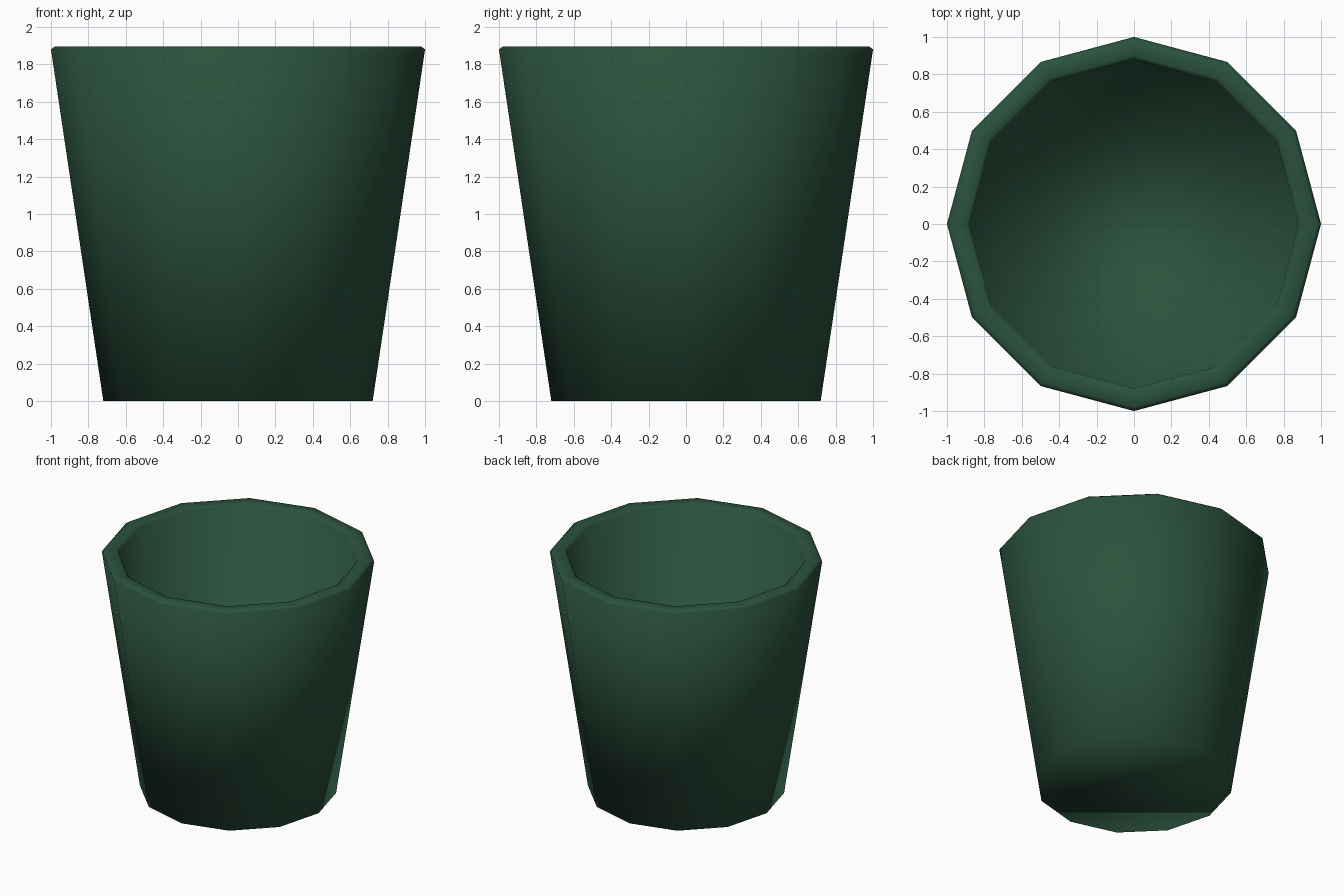
import bpy, bmesh
from math import cos, sin, pi

if "Cube" in bpy.data.objects:
    bpy.data.objects.remove(bpy.data.objects["Cube"])

SIDES = 12

# Cross-section (radius, z): outer base, outer wall, bevelled rim, inner wall, inner floor
PROFILE = [(0.72, 0.0), (1.0, 1.88), (0.98, 1.895), (0.90, 1.895),
           (0.88, 1.88), (0.60, 0.12)]

# Tapered twelve-sided cup
bm = bmesh.new()
rings = [[bm.verts.new((r * cos(2 * pi * i / SIDES), r * sin(2 * pi * i / SIDES), z))
          for i in range(SIDES)] for r, z in PROFILE]
for low, high in zip(rings, rings[1:]):
    for i in range(SIDES):
        j = (i + 1) % SIDES
        bm.faces.new((low[i], low[j], high[j], high[i]))

# Underside and inner floor
bm.faces.new(rings[0][::-1])
bm.faces.new(rings[-1])
bmesh.ops.recalc_face_normals(bm, faces=bm.faces)
for face in bm.faces:
    face.smooth = True

mesh = bpy.data.meshes.new("cup")
bm.to_mesh(mesh)
bm.free()
cup = bpy.data.objects.new("cup", mesh)
bpy.context.collection.objects.link(cup)

# Dark green finish
green = bpy.data.materials.new("dark_green")
green.diffuse_color = (0.024, 0.085, 0.047, 1)
green.use_nodes = True
green.node_tree.nodes["Principled BSDF"].inputs["Base Color"].default_value = green.diffuse_color
mesh.materials.append(green)
